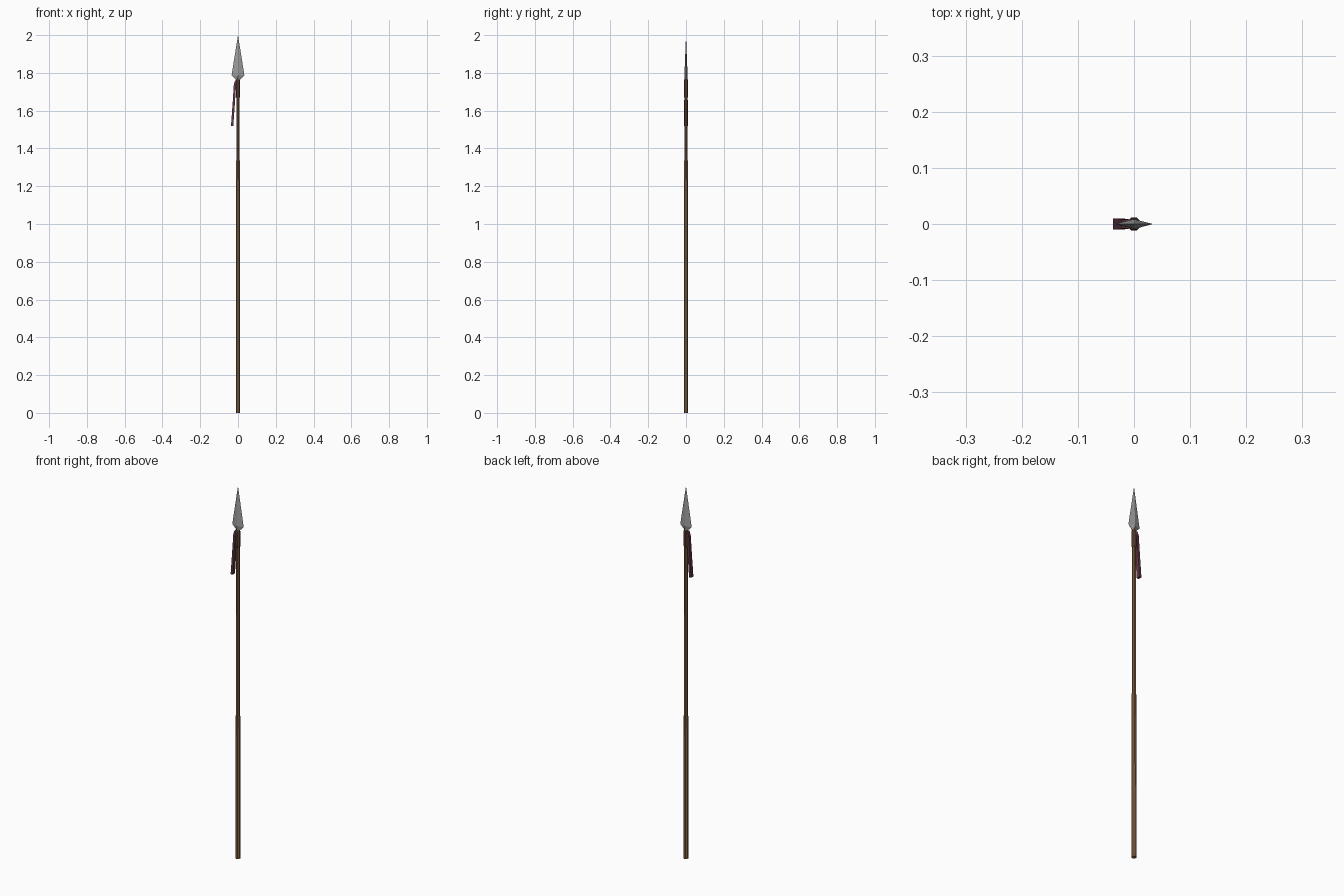
import bpy, bmesh, math

if "Cube" in bpy.data.objects:
    bpy.data.objects.remove(bpy.data.objects["Cube"])


def material(name, rgb):
    m = bpy.data.materials.new(name)
    m.diffuse_color = (*rgb, 1)
    m.use_nodes = True
    m.node_tree.nodes["Principled BSDF"].inputs["Base Color"].default_value = m.diffuse_color
    return m


def loft(name, rings, mat, tip=None):
    """Skin a stack of equal-length rings, with caps or a pointed tip."""
    bm = bmesh.new()
    loops = [[bm.verts.new(p) for p in ring] for ring in rings]
    n = len(loops[0])
    for a, b in zip(loops, loops[1:]):
        for i in range(n):
            j = (i + 1) % n
            bm.faces.new((a[i], a[j], b[j], b[i]))
    bm.faces.new(loops[0][::-1])
    if tip:
        t = bm.verts.new(tip)
        for i in range(n):
            bm.faces.new((loops[-1][i], loops[-1][(i + 1) % n], t))
    else:
        bm.faces.new(loops[-1])
    bmesh.ops.recalc_face_normals(bm, faces=bm.faces)
    me = bpy.data.meshes.new(name)
    bm.to_mesh(me)
    bm.free()
    me.materials.append(mat)
    ob = bpy.data.objects.new(name, me)
    bpy.context.collection.objects.link(ob)
    return ob


def circle(r, z, n=8):
    return [(r * math.cos(math.tau * (i + .5) / n),
             r * math.sin(math.tau * (i + .5) / n), z) for i in range(n)]


def diamond(w, d, z):
    return [(w, 0, z), (0, d, z), (-w, 0, z), (0, -d, z)]


wood = material("wood", (0.25, 0.13, 0.06))
leather = material("leather", (0.13, 0.06, 0.04))
cloth = material("cloth", (0.13, 0.04, 0.06))
steel = material("steel", (0.33, 0.33, 0.33))

# Tapered wooden shaft
loft("shaft", [circle(r, z) for r, z in
               ((.0125, 0), (.0115, .6), (.0105, 1.2), (.0085, 1.775))], wood)

# Leather binding below the blade
loft("binding", [circle(r, z) for r, z in
                 ((.0105, 1.67), (.0125, 1.685), (.0125, 1.75), (.0105, 1.765))], leather)

# Flat diamond-section spearhead
loft("spearhead", [diamond(.009, .009, 1.762), diamond(.034, .0085, 1.787)],
     steel, tip=(0, 0, 2))

# Cloth strip hanging from the binding
strip = ((-.009, .008, 1.76), (-.016, .0085, 1.74), (-.023, .0095, 1.63), (-.031, .01, 1.52))
t = .006
loft("cloth_strip", [[(x - t, -w, z), (x + t, -w, z), (x + t, w, z), (x - t, w, z)]
                     for x, w, z in strip], cloth)
